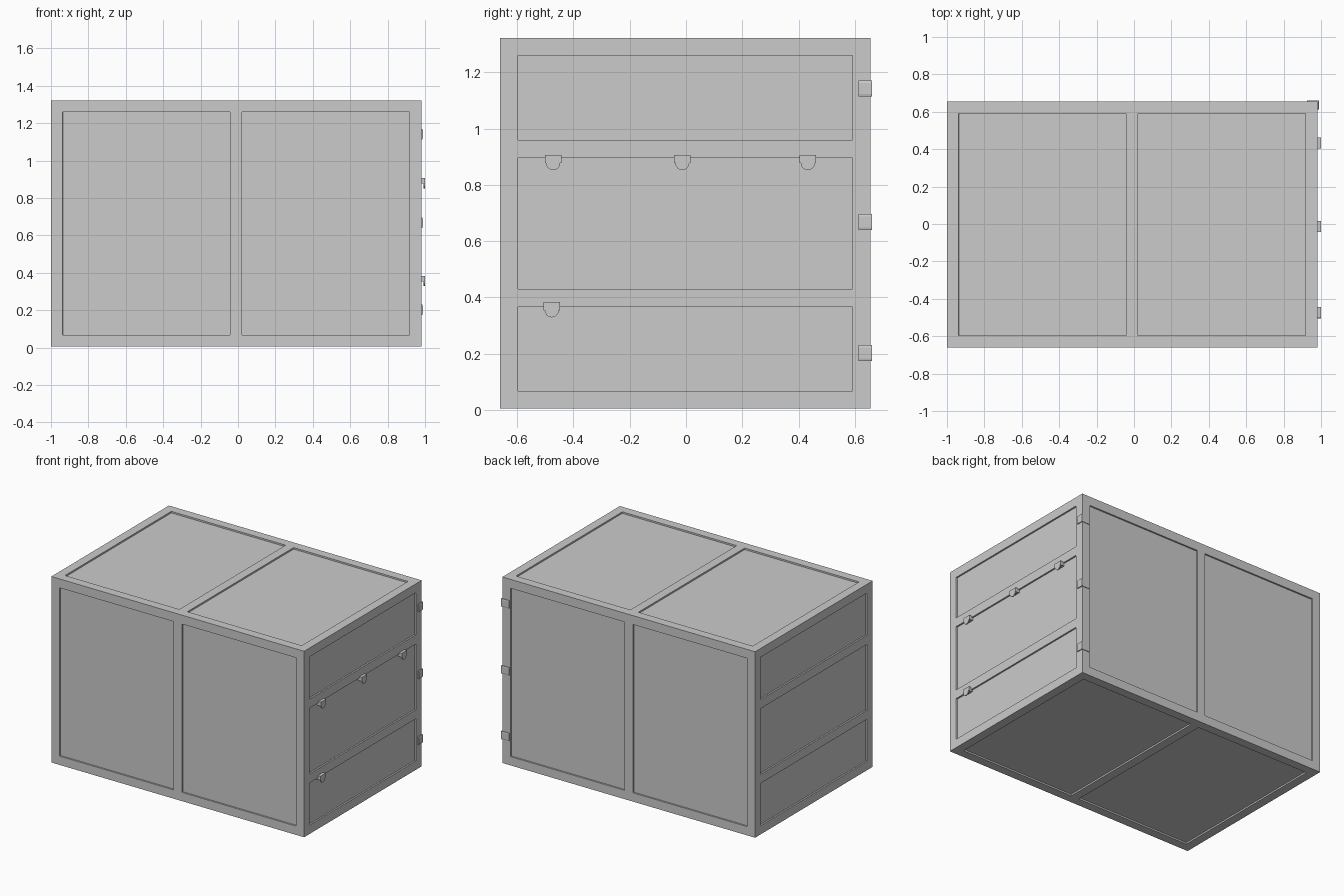
import bpy, bmesh, math
from mathutils import Vector

if "Cube" in bpy.data.objects:
    bpy.data.objects.remove(bpy.data.objects["Cube"])

LO = Vector((-1.0, -0.66, 0.005))
HI = Vector((0.98, 0.655, 1.322))
R = 0.063      # rail width
DEPTH = 0.011  # panel recess


def finish(name, bm):
    bmesh.ops.recalc_face_normals(bm, faces=bm.faces)
    me = bpy.data.meshes.new(name)
    bm.to_mesh(me)
    bm.free()
    ob = bpy.data.objects.new(name, me)
    bpy.context.collection.objects.link(ob)
    return ob


def prism(name, pts, axis, a, b):
    """Extrude a profile along an axis; pts hold the other two coordinates in order."""
    bm = bmesh.new()

    def co(p, t):
        v = list(p)
        v.insert(axis, t)
        return v
    f = bm.faces.new([bm.verts.new(co(p, a)) for p in pts])
    ext = bmesh.ops.extrude_face_region(bm, geom=[f], use_keep_orig=True)
    vec = [0, 0, 0]
    vec[axis] = b - a
    bmesh.ops.translate(bm, vec=vec, verts=[v for v in ext["geom"] if isinstance(v, bmesh.types.BMVert)])
    return finish(name, bm)


# Crate body: box sliced at the rail lines, panels pushed in
mid = (LO.x + HI.x) / 2
panels_x = [(LO.x + R, mid - R / 2), (mid + R / 2, HI.x - R)]
panels_y = [(LO.y + R, HI.y - R)]
panels_z = [(0.067, 0.366), (0.43, 0.896), (0.96, HI.z - R)]
full_z = [(0.067, HI.z - R)]
bm = bmesh.new()
bmesh.ops.create_cube(bm, size=1)
for v in bm.verts:
    v.co = [HI[i] if v.co[i] > 0 else LO[i] for i in range(3)]
for axis, spans in enumerate((panels_x, panels_y, panels_z)):
    n = Vector((0, 0, 0))
    n[axis] = 1
    for cut in [c for s in spans for c in s]:
        bmesh.ops.bisect_plane(bm, geom=bm.verts[:] + bm.edges[:] + bm.faces[:],
                               plane_co=n * cut, plane_no=n)
bmesh.ops.recalc_face_normals(bm, faces=bm.faces)


def inside(x, spans):
    return any(a < x < b for a, b in spans)


def is_panel(f):
    c = f.calc_center_median()
    if abs(f.normal.x) > 0.5:
        return inside(c.y, panels_y) and inside(c.z, panels_z)
    if abs(f.normal.y) > 0.5:
        return inside(c.x, panels_x) and inside(c.z, full_z)
    return inside(c.x, panels_x) and inside(c.y, panels_y)


bmesh.ops.inset_region(bm, faces=[f for f in bm.faces if is_panel(f)],
                       thickness=0.0002, depth=-DEPTH, use_even_offset=True)
bmesh.ops.dissolve_limit(bm, angle_limit=0.01, verts=bm.verts, edges=bm.edges)
finish("crate_body", bm)

# Latches on the right end: block with a hanging half-round tab
for i, (y, z) in enumerate([(-0.472, 0.906), (-0.013, 0.906), (0.433, 0.906), (-0.477, 0.383)]):
    w, zb = 0.029, z - 0.029
    prism(f"latch_block_{i}", [(y - w, zb), (y + w, zb), (y + w, z), (y - w, z)], 0, HI.x - DEPTH, 1.0)
    arc = [(y + 0.025 * math.cos(t), zb + 0.001 + 0.026 * math.sin(t))
           for t in [math.pi + k * math.pi / 8 for k in range(9)]]
    prism(f"latch_tab_{i}", arc, 0, 0.993, 1.0)

# Corner hinges: chamfered leaf on the back and on the right end
T = 0.006
for i, z in enumerate((0.203, 0.668, 1.142)):
    h, c = 0.028, 0.008

    def leaf(base, d):
        return [(base - 0.004, z - h), (base + d - 0.002, z - h), (base + d, z - h + c),
                (base + d, z + h - c), (base + d - 0.002, z + h), (base - 0.004, z + h)]
    prism(f"hinge_back_leaf_{i}", leaf(HI.y, T), 0, 0.925, HI.x + T)
    prism(f"hinge_side_leaf_{i}", leaf(HI.x, T + 0.002), 1, 0.612, HI.y + T)
